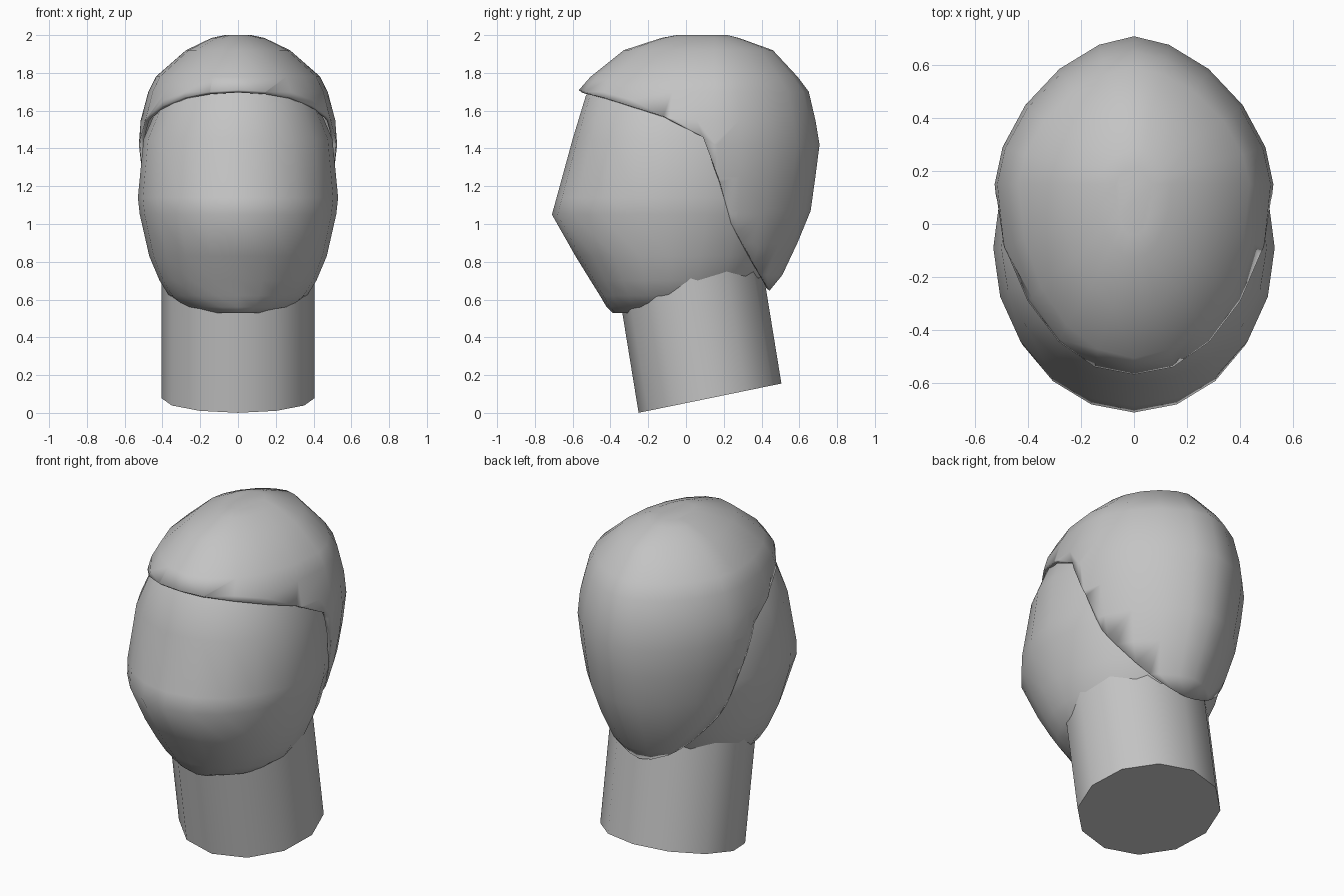
import bpy, bmesh, math
from mathutils import Vector

cube = bpy.data.objects.get("Cube")
if cube:
    bpy.data.objects.remove(cube, do_unlink=True)

grey = bpy.data.materials.new("plain grey")
grey.use_nodes = True
COLOR = (0.55, 0.55, 0.55, 1)
grey.diffuse_color = COLOR
grey.node_tree.nodes["Principled BSDF"].inputs["Base Color"].default_value = COLOR


def oval(z, front, back, half_width, mid, back_power, sides=20):
    """Horizontal egg-shaped ring, widest at y = mid."""
    points = []
    for i in range(sides):
        a = math.tau * i / sides
        s, c = math.sin(a), math.cos(a)
        p = back_power if c > 0 else 2
        depth = back - mid if c > 0 else mid - front
        points.append(Vector((
            half_width * math.copysign(abs(s) ** (2 / p), s),
            mid + depth * math.copysign(abs(c) ** (2 / p), c), z)))
    return points


def loft(rings, cap_bottom=True, cap_top=True):
    bm = bmesh.new()
    loops = [[bm.verts.new(p) for p in ring] for ring in rings]
    for low, high in zip(loops, loops[1:]):
        for i in range(len(low)):
            j = (i + 1) % len(low)
            bm.faces.new((low[i], low[j], high[j], high[i]))
    if cap_bottom:
        bm.faces.new(loops[0])
    if cap_top:
        bm.faces.new(loops[-1])
    bmesh.ops.recalc_face_normals(bm, faces=bm.faces)
    return bm


def finish(bm, name, angle):
    bmesh.ops.recalc_face_normals(bm, faces=bm.faces)
    mesh = bpy.data.meshes.new(name)
    bm.to_mesh(mesh)
    bm.free()
    mesh.materials.append(grey)
    obj = bpy.data.objects.new(name, mesh)
    bpy.context.collection.objects.link(obj)
    bpy.ops.object.select_all(action="DESELECT")
    obj.select_set(True)
    bpy.context.view_layer.objects.active = obj
    bpy.ops.object.shade_smooth_by_angle(angle=math.radians(angle))
    return obj


# Neck: leaning twelve-sided cylinder with a slanted base
def neck_ring(y, z):
    ring = []
    for i in range(12):
        a = math.tau * i / 12
        dy = 0.378 * math.cos(a)
        ring.append(Vector((0.405 * math.sin(a), y + dy, z + 0.205 * dy)))
    return ring


finish(loft([neck_ring(0.127, 0.078), neck_ring(-0.01, 0.92)]), "neck", 50)

# Face: egg with a projecting middle, rows of height, front, back, half width
face_rows = [
    (0.53, -0.39, 0.05, 0.17), (0.56, -0.42, 0.2, 0.29),
    (0.62, -0.455, 0.33, 0.365), (0.7, -0.505, 0.4, 0.415),
    (0.83, -0.585, 0.46, 0.47), (1.05, -0.71, 0.54, 0.52),
    (1.14, -0.685, 0.55, 0.53), (1.45, -0.6, 0.55, 0.5),
    (1.68, -0.53, 0.45, 0.4), (1.85, -0.35, 0.3, 0.25)]
finish(loft([oval(*row, -0.09, 2) for row in face_rows]), "face", 60)

# Hair: larger egg, pointed at the back, open over the face
hair_rows = [
    (0.62, -0.4, 0.42, 0.27), (0.73, -0.5, 0.51, 0.34),
    (0.9, -0.5, 0.59, 0.42), (1.07, -0.55, 0.66, 0.47),
    (1.25, -0.6, 0.685, 0.505), (1.42, -0.62, 0.707, 0.525),
    (1.55, -0.62, 0.685, 0.515), (1.7, -0.575, 0.65, 0.475),
    (1.78, -0.505, 0.59, 0.435), (1.92, -0.33, 0.46, 0.275),
    (1.985, -0.13, 0.28, 0.14), (2.0, -0.05, 0.22, 0.07)]
bm = loft([oval(*row, 0.15, 1.7) for row in hair_rows], cap_bottom=False)

# Hairline in side view, falling from the brow to the nape
hairline = [(-0.57, 1.71), (-0.12, 1.57), (0.09, 1.46),
            (0.18, 1.22), (0.24, 1.0), (0.44, 0.65)]
segments = list(zip(hairline, hairline[1:]))
for (y0, z0), (y1, z1) in segments:
    near = [f for f in bm.faces
            if min(v.co.z for v in f.verts) <= z0 + 0.01
            and max(v.co.z for v in f.verts) >= z1 - 0.01]
    geom = set(near)
    for f in near:
        geom.update(f.edges)
        geom.update(f.verts)
    bmesh.ops.bisect_plane(bm, geom=list(geom), plane_co=(0, y0, z0),
                           plane_no=(0, z0 - z1, y1 - y0))


def below_hairline(p):
    for (y0, z0), (y1, z1) in segments:
        if p.y <= y1:
            return p.z < z0 + (p.y - y0) * (z1 - z0) / (y1 - y0)
    return False


opening = [f for f in bm.faces if below_hairline(f.calc_center_median())]
bmesh.ops.delete(bm, geom=opening, context="FACES")
hair = finish(bm, "hair", 60)
shell = hair.modifiers.new("thickness", "SOLIDIFY")
shell.thickness = 0.02
shell.offset = -1
